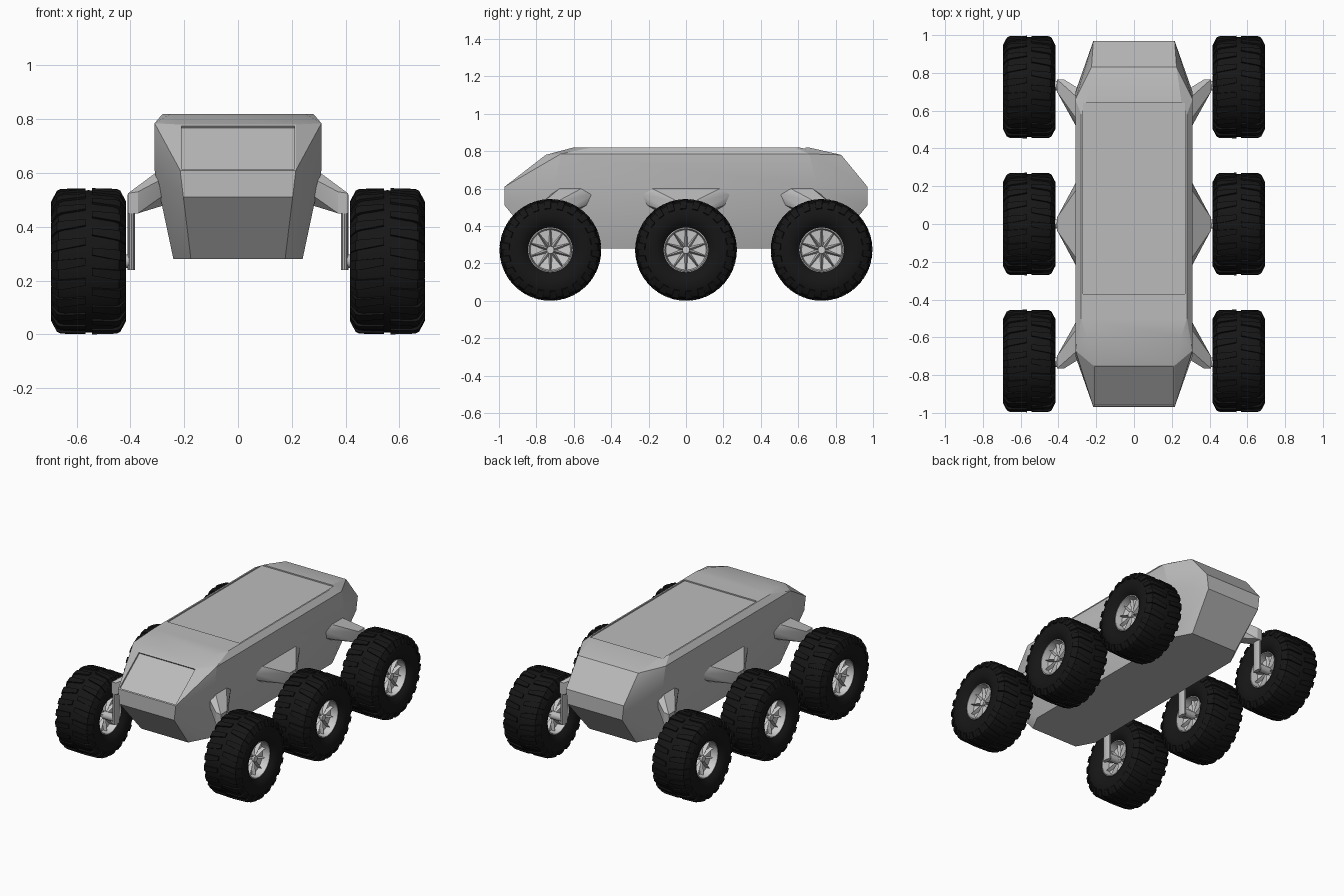
import bpy, bmesh, math
from mathutils import Matrix, Vector

if "Cube" in bpy.data.objects:
    bpy.data.objects.remove(bpy.data.objects["Cube"])


def material(name, c):
    m = bpy.data.materials.new(name)
    m.diffuse_color = (c, c, c, 1)
    m.use_nodes = True
    m.node_tree.nodes["Principled BSDF"].inputs["Base Color"].default_value = m.diffuse_color
    return m


GREY = material("body grey", 0.5)
SILVER = material("rim silver", 0.6)
BLACK = material("tyre black", 0.008)


def finish(bm, name, mat, angle=30):
    bmesh.ops.recalc_face_normals(bm, faces=bm.faces[:])
    me = bpy.data.meshes.new(name)
    bm.to_mesh(me)
    bm.free()
    me.materials.append(mat)
    smooth(me, angle)
    ob = bpy.data.objects.new(name, me)
    bpy.context.collection.objects.link(ob)
    return ob


def smooth(me, angle):
    for p in me.polygons:
        p.use_smooth = True
    me.set_sharp_from_angle(angle=math.radians(angle))


def hull(bm, pts):
    vs = [bm.verts.new(p) for p in pts]
    bmesh.ops.convex_hull(bm, input=vs)
    loose = [v for v in vs if v.is_valid and not v.link_faces]
    bmesh.ops.delete(bm, geom=loose, context='VERTS')


def box(bm, size, loc, rot=Matrix()):
    bmesh.ops.create_cube(bm, size=1, matrix=Matrix.Translation(loc) @ rot
                          @ Matrix.Diagonal((*size, 1)))


def rod(bm, r, x0, x1, y, z):
    bmesh.ops.create_cone(bm, cap_ends=True, segments=20, radius1=r, radius2=r, depth=x1 - x0,
                          matrix=Matrix.Translation(((x0 + x1) / 2, y, z))
                          @ Matrix.Rotation(math.pi / 2, 4, 'Y'))


def lathe(bm, half, n, closed):
    """Spin a half profile of (x, radius) and its mirror image about the x axis."""
    prof = half + [(-x, r) for x, r in reversed(half) if x > 0]
    rings = [[bm.verts.new((x, r * math.cos(2 * math.pi * i / n), r * math.sin(2 * math.pi * i / n)))
              for i in range(n)] for x, r in prof]
    for j in range(len(rings) if closed else len(rings) - 1):
        a, b = rings[j], rings[(j + 1) % len(rings)]
        for i in range(n):
            k = (i + 1) % n
            bm.faces.new((a[i], a[k], b[k], b[i]))


# Hull body: corner points of one side, mirrored
corners = [(0.24, -0.66, 0.28), (0.175, -0.78, 0.28), (0.24, 0.66, 0.28), (0.175, 0.78, 0.28),
           (0.203, -0.97, 0.51), (0.203, 0.97, 0.51),
           (0.31, -0.70, 0.61), (0.215, -0.97, 0.61), (0.31, 0.70, 0.61), (0.215, 0.97, 0.61),
           (0.31, -0.67, 0.785), (0.215, -0.75, 0.78), (0.31, 0.66, 0.785), (0.225, 0.83, 0.78),
           (0.28, -0.50, 0.82), (0.25, -0.60, 0.82), (0.28, 0.58, 0.82), (0.25, 0.655, 0.82)]
bm = bmesh.new()
hull(bm, [(s * x, y, z) for s in (1, -1) for x, y, z in corners])
bmesh.ops.dissolve_limit(bm, angle_limit=0.02, verts=bm.verts[:], edges=bm.edges[:])
body = finish(bm, "body", GREY)

# Shallow recesses: roof panel and sloping nose panel
slope = Matrix.Rotation(math.atan2(0.17, 0.22), 4, 'X')
for size, loc, rot in (((0.54, 1.01, 0.016), (0, 0.135, 0.82), Matrix()),
                       ((0.42, 0.262, 0.022), (0, -0.86, 0.695), slope)):
    bm = bmesh.new()
    box(bm, size, loc, rot)
    cutter = finish(bm, "panel_cutter", GREY)
    cutter.hide_render = True
    mod = body.modifiers.new("recess", 'BOOLEAN')
    mod.operation = 'DIFFERENCE'
    mod.solver = 'EXACT'
    mod.object = cutter
    bpy.context.view_layer.objects.active = body
    bpy.ops.object.modifier_apply(modifier=mod.name)
    bpy.data.objects.remove(cutter)
smooth(body.data, 18)

# Tyre with staggered tread lugs
R = 0.272
bm = bmesh.new()
lathe(bm, [(0.105, 0.117), (0.124, 0.135), (0.137, 0.165), (0.138, 0.195), (0.13, 0.228),
           (0.112, 0.254), (0.09, 0.262), (0, 0.264)], 56, True)
COUNT = 22
for i in range(COUNT):
    for s in (1, -1):
        a = 2 * math.pi * (i + (0.5 if s > 0 else 0)) / COUNT
        pts = []
        for x, r, w in ((0.012, 0.25, 0.06), (0.012, R, 0.05), (0.104, R - 0.003, 0.07),
                        (0.118, 0.262, 0.07), (0.139, 0.222, 0.07), (0.125, 0.215, 0.08)):
            for d in (-w, w):
                t = a + d + x * 0.5
                pts.append((s * x, r * math.cos(t), r * math.sin(t)))
        hull(bm, pts)
tyre = finish(bm, "tyre", BLACK)

# Rim with dished face, thin spokes and hub on both sides
bm = bmesh.new()
lathe(bm, [(0.108, 0.12), (0.11, 0.114), (0.062, 0.107), (0.05, 0.012)], 40, False)
for i in range(10):
    rot = Matrix.Rotation(2 * math.pi * i / 10, 4, 'X')
    for s in (1, -1):
        pts = [(s * x, y, z) for x, y, z in
               ((0.045, -0.012, 0.012), (0.045, 0.012, 0.012), (0.075, 0, 0.012),
                (0.055, -0.005, 0.108), (0.055, 0.005, 0.108), (0.085, 0, 0.109))]
        hull(bm, [rot @ Vector(p) for p in pts])
rod(bm, 0.02, -0.085, 0.085, 0, 0)
rim = finish(bm, "rim", SILVER)


# Suspension arm: wide root on the body tapering to a strut, with an axle
def arm(name, s, tip_y, roots):
    bm = bmesh.new()
    pts = [(s * x, y, z) for x, y, z in roots]
    for x, z in ((0.372, 0.45), (0.408, 0.45), (0.372, 0.53), (0.408, 0.525)):
        pts += [(s * x, tip_y - 0.033, z), (s * x, tip_y + 0.033, z)]
    hull(bm, pts)
    strut = []
    for i in range(12):
        t = 2 * math.pi * i / 12
        for z in (0.24, 0.52):
            strut.append((s * (0.396 + 0.014 * math.cos(t)), tip_y + 0.033 * math.sin(t), z))
    hull(bm, strut)
    x0, x1 = sorted((s * 0.39, s * 0.52))
    rod(bm, 0.025, x0, x1, tip_y, R)
    finish(bm, name, GREY)


for label, wy, tip, lo, hi in (("front", -0.725, -0.733, -0.72, -0.50),
                               ("middle", 0, 0, -0.24, 0.24),
                               ("rear", 0.725, 0.733, 0.50, 0.72)):
    roots = [(0.30, lo + 0.05, 0.605), (0.30, hi - 0.05, 0.605), (0.297, lo, 0.57), (0.297, hi, 0.57),
             (0.28, lo + 0.02, 0.515), (0.28, hi - 0.02, 0.515),
             (0.275, lo + 0.08, 0.48), (0.275, hi - 0.08, 0.48)]
    for side, s in (("right", 1), ("left", -1)):
        arm(f"{label}_{side}_arm", s, tip, roots)
        for src in (tyre, rim):
            ob = bpy.data.objects.new(f"{label}_{side}_{src.name}", src.data)
            ob.location = (s * 0.555, wy, R)
            bpy.context.collection.objects.link(ob)

for src in (tyre, rim):
    bpy.data.objects.remove(src)
